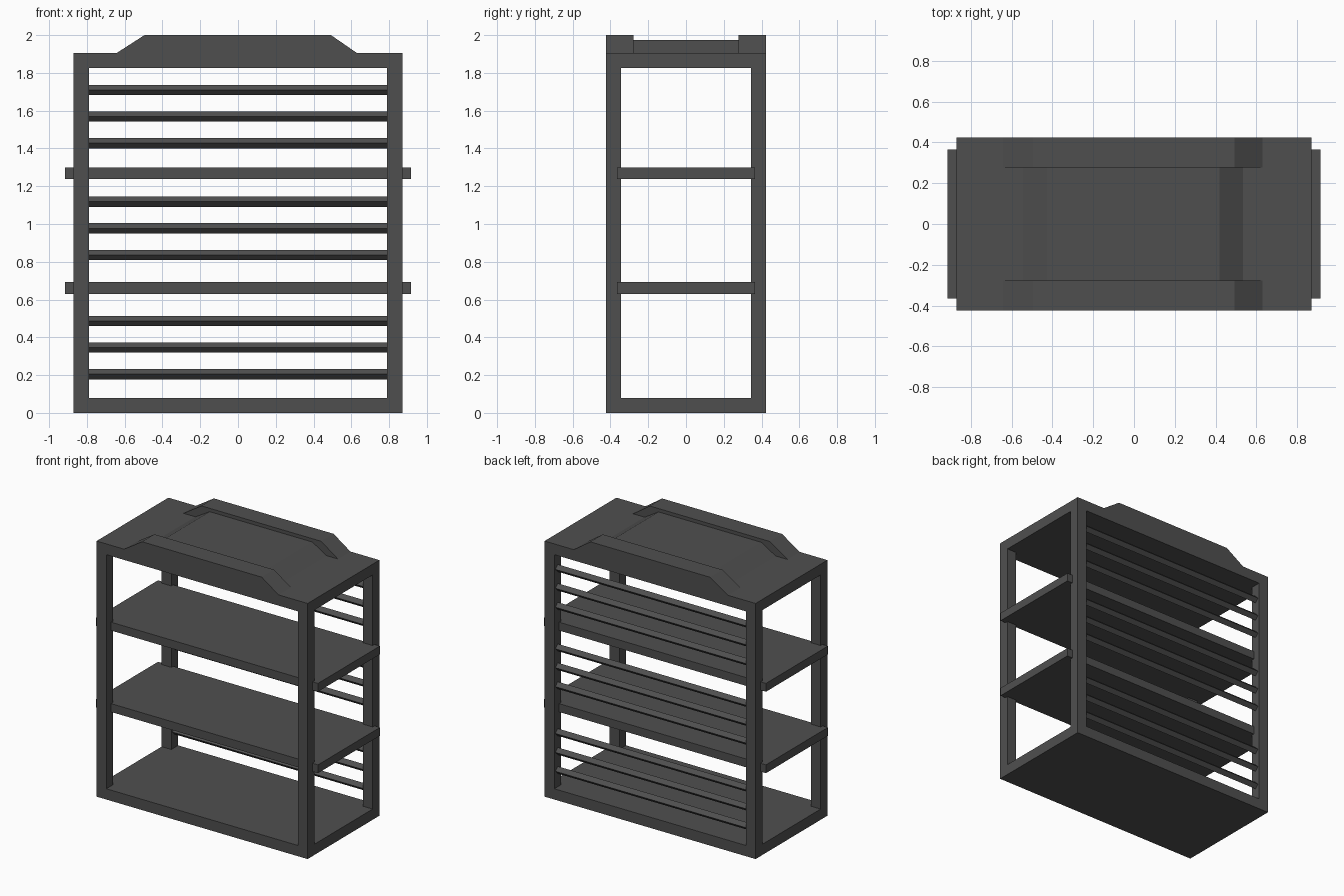
import bpy
import bmesh
import math

if "Cube" in bpy.data.objects:
    bpy.data.objects.remove(bpy.data.objects["Cube"])

grey = bpy.data.materials.new("dark_grey_metal")
grey.diffuse_color = (0.078, 0.078, 0.078, 1)
grey.use_nodes = True
grey.node_tree.nodes["Principled BSDF"].inputs["Base Color"].default_value = grey.diffuse_color

W, D = 0.87, 0.423          # half width and half depth of the frame
T = 0.08                    # thickness of posts and slabs
DECK = 1.905                # top of the frame


def finish(name, bm):
    bmesh.ops.recalc_face_normals(bm, faces=bm.faces)
    mesh = bpy.data.meshes.new(name)
    bm.to_mesh(mesh)
    bm.free()
    mesh.materials.append(grey)
    obj = bpy.data.objects.new(name, mesh)
    bpy.context.collection.objects.link(obj)
    return obj


def prism(name, profile, y0, y1):
    """Extrude an (x, z) profile along y."""
    bm = bmesh.new()
    face = bm.faces.new([bm.verts.new((x, y0, z)) for x, z in profile])
    new = bmesh.ops.extrude_face_region(bm, geom=[face])["geom"]
    verts = [v for v in new if isinstance(v, bmesh.types.BMVert)]
    bmesh.ops.translate(bm, verts=verts, vec=(0, y1 - y0, 0))
    return finish(name, bm)


def box(name, x0, x1, y0, y1, z0, z1):
    return prism(name, [(x0, z0), (x1, z0), (x1, z1), (x0, z1)], y0, y1)


# Bottom and top slabs
box("bottom_slab", -W, W, -D, D, 0, T)
box("top_slab", -W, W, -D, D, DECK - T, DECK)

# Four corner posts
for side, sx in (("left", -1), ("right", 1)):
    for end, sy in (("front", -1), ("back", 1)):
        xs = sorted((sx * W, sx * (W - T)))
        ys = sorted((sy * D, sy * (D - T)))
        box(f"{end}_{side}_post", *xs, *ys, T, DECK - T)

# Two shelves that poke out past the posts
for name, z in (("lower_shelf", 0.63), ("upper_shelf", 1.237)):
    box(name, -0.915, 0.915, -0.365, 0.365, z, z + 0.062)

# Diamond-section rods across the back, three per bay
for bay, start in enumerate((0.205, 0.836, 1.428)):
    for i in range(3):
        bm = bmesh.new()
        bmesh.ops.create_cone(bm, cap_ends=True, segments=4, radius1=0.027,
                              radius2=0.027, depth=2 * (W - T))
        rod = finish(f"back_rod_{bay + 1}_{i + 1}", bm)
        rod.rotation_euler = (0, math.pi / 2, 0)
        rod.location = (0, D - T / 2, start + 0.141 * i)

# Raised top: two side rails with a lower panel between them
rail = [(-0.643, DECK), (0.63, DECK), (0.492, 2.0), (-0.495, 2.0)]
prism("front_top_rail", rail, -D, -0.277)
prism("back_top_rail", rail, 0.277, D)
panel = [(-0.545, DECK), (0.535, DECK), (0.42, 1.975), (-0.427, 1.975)]
prism("top_centre_panel", panel, -0.277, 0.277)
